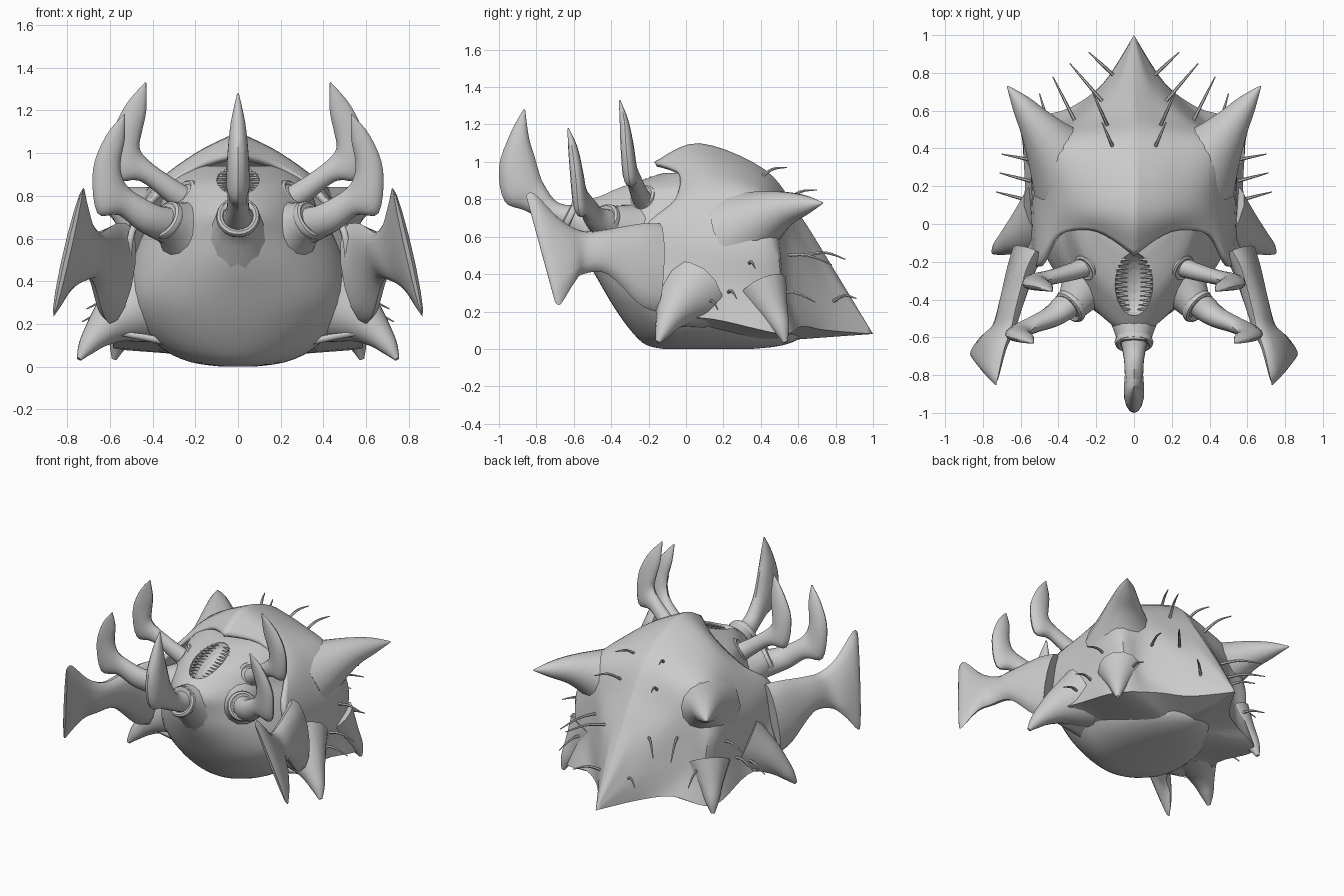
import bpy
import bmesh
from math import sin, cos, pi, radians, copysign
from mathutils import Vector

default_cube = bpy.data.objects.get("Cube")
if default_cube:
    bpy.data.objects.remove(default_cube, do_unlink=True)

GREY = (0.6, 0.6, 0.6, 1.0)
grey = bpy.data.materials.new("plain_grey")
grey.use_nodes = True
grey.diffuse_color = GREY
grey.node_tree.nodes["Principled BSDF"].inputs["Base Color"].default_value = GREY


def catmull_rom(stations, steps):
    """Smooth a list of equal-length tuples."""
    out = []
    last = len(stations) - 1
    for i in range(last):
        p0, p1 = stations[max(i - 1, 0)], stations[i]
        p2, p3 = stations[i + 1], stations[min(i + 2, last)]
        for s in range(steps):
            t = s / steps
            out.append(tuple(
                b + 0.5 * t * (c - a + t * (2 * a - 5 * b + 4 * c - d + t * (3 * (b - c) + d - a)))
                for a, b, c, d in zip(p0, p1, p2, p3)))
    out.append(tuple(stations[last]))
    return out


def bridge(bm, first, second, closed=True):
    count = len(first)
    for i in range(count if closed else count - 1):
        j = (i + 1) % count
        bm.faces.new((first[i], first[j], second[j], second[i]))


def loft(bm, rings):
    """Skin closed rings of points and cap both ends."""
    rows = [[bm.verts.new(p) for p in ring] for ring in rings]
    for first, second in zip(rows, rows[1:]):
        bridge(bm, first, second)
    bm.faces.new(rows[0])
    bm.faces.new(rows[-1])


def ellipse(center, u, v, sides):
    return [center + u * cos(2 * pi * k / sides) + v * sin(2 * pi * k / sides) for k in range(sides)]


def tangents(points):
    last = len(points) - 1
    return [(points[min(i + 1, last)] - points[max(i - 1, 0)]).normalized() for i in range(last + 1)]


def add_tube(bm, stations, steps=4, sides=14):
    """Round tube; each station is x, y, z, radius."""
    fine = catmull_rom(stations, steps)
    centers = [Vector(s[:3]) for s in fine]
    rings = []
    for center, along, station in zip(centers, tangents(centers), fine):
        u = along.cross(Vector((0, 0, 1))).normalized()
        radius = max(station[3], 0.003)
        rings.append(ellipse(center, u * radius, u.cross(along) * radius, sides))
    loft(bm, rings)


def add_blade(bm, stations):
    """Flattened tube; each station is one edge, the other edge, half thickness."""
    fine = catmull_rom(stations, 4)
    edges = [(Vector(s[:3]), Vector(s[3:6])) for s in fine]
    centers = [(a + b) / 2 for a, b in edges]
    rings = []
    for (a, b), center, along, station in zip(edges, centers, tangents(centers), fine):
        u = (b - a) / 2
        v = along.cross(u).normalized() * max(station[6], 0.003)
        rings.append(ellipse(center, u, v, 14))
    loft(bm, rings)


def finish(name, bm, mirror=False, angle=40):
    bmesh.ops.remove_doubles(bm, verts=bm.verts, dist=0.0005)
    bmesh.ops.recalc_face_normals(bm, faces=bm.faces)
    mesh = bpy.data.meshes.new(name)
    bm.to_mesh(mesh)
    bm.free()
    mesh.materials.append(grey)
    obj = bpy.data.objects.new(name, mesh)
    bpy.context.collection.objects.link(obj)
    if mirror:
        obj.modifiers.new("mirror", "MIRROR").use_axis[0] = True
    bpy.ops.object.select_all(action="DESELECT")
    obj.select_set(True)
    bpy.context.view_layer.objects.active = obj
    bpy.ops.object.shade_smooth_by_angle(angle=radians(angle))
    return obj


def make(name, builder, stations, mirror=True):
    bm = bmesh.new()
    builder(bm, stations)
    return finish(name, bm, mirror)


# Body: rings of height, front reach, half width, back reach; wedge-shaped towards the head
body_levels = [(0, .12, .08, .35), (.02, .21, .22, .52), (.08, .28, .35, .62), (.2, .37, .46, .5),
               (.35, .46, .51, .4), (.5, .54, .49, .4), (.63, .58, .44, .4), (.72, .59, .38, .4),
               (.8, .5, .35, .4), (.87, .38, .31, .35), (.94, .12, .18, .3)]
sides = 48
body_rings = []
for z, front, half, back in catmull_rom(body_levels, 3):
    power = 1 + min(max(z - .3, 0), .3)
    ring = []
    for k in range(sides):
        s, c = sin(2 * pi * k / sides), cos(2 * pi * k / sides)
        reach = front if c > 0 else back
        ring.append(Vector((half * copysign(abs(s) ** power, s), -reach * copysign(abs(c) ** power, c), z)))
    body_rings.append(ring)
bm = bmesh.new()
loft(bm, body_rings)
body = finish("body", bm)

# Mouth: almond pit cut out of the sloping head
MOUTH = Vector((0, -.32, .875))
SLOPE = radians(24)
bpy.ops.mesh.primitive_uv_sphere_add(segments=24, ring_count=12, location=MOUTH, rotation=(SLOPE, 0, 0))
cutter = bpy.context.object
cutter.name = "mouth_cutter"
cutter.scale = (.1, .18, .1)
cutter.hide_render = True
cutter.hide_set(True)
cut = body.modifiers.new("mouth", "BOOLEAN")
cut.operation = "DIFFERENCE"
cut.object = cutter

# Teeth: small cones pointing into the mouth
bm = bmesh.new()
for i in range(12):
    t = -0.85 + 1.7 * i / 11
    along = Vector((0, cos(SLOPE), sin(SLOPE))) * t * .17
    rim = .1 * (1 - t * t) ** 0.5
    root = MOUTH + along + Vector((rim + .01, 0, -.02))
    tip = MOUTH + along + Vector((rim * .35, 0, -.015))
    add_tube(bm, [(*root, .011), (*tip, .002)], steps=2, sides=6)
finish("teeth", bm, mirror=True)

# Shell: half grid, each column runs from the ridge down to the rim
shell_columns = [
    [(0, -.17, 1), (.2, -.04, .94), (.4, -.06, .8), (.51, -.22, .64), (.55, -.18, .38), (.67, -.12, .17)],
    [(0, .07, 1.1), (.2, .1, 1), (.4, .12, .84), (.52, .1, .6), (.55, .08, .35), (.58, .14, .16)],
    [(0, .42, .96), (.2, .43, .89), (.43, .42, .79), (.53, .46, .55), (.52, .48, .3), (.57, .51, .08)],
    [(0, .6, .73), (.12, .58, .68), (.27, .56, .6), (.35, .54, .42), (.36, .56, .25), (.33, .62, .12)],
    [(0, .77, .46), (.06, .77, .42), (.11, .76, .34), (.14, .76, .25), (.15, .76, .17), (.16, .75, .1)],
    [(0, 1, .08)] * 6]
fine_columns = [catmull_rom(column, 5) for column in shell_columns]
fine_rows = [catmull_rom(row, 5) for row in zip(*fine_columns)]
# Underside: from the rim in to a low keel line
rim = fine_rows[-1]
for blend in (.33, .66, 1):
    fine_rows.append([(x * (1 - blend), y * (1 - .2 * blend), z + (.03 + .06 * max(y - .4, 0) - z) * blend)
                      for x, y, z in rim])
bm = bmesh.new()
shell_verts = [[bm.verts.new((max(x, 0), y, z)) for x, y, z in row] for row in fine_rows]
for upper, lower in zip(shell_verts, shell_verts[1:]):
    bridge(bm, upper, lower, closed=False)
bmesh.ops.dissolve_degenerate(bm, edges=bm.edges, dist=0.0005)
shell = finish("shell", bm, mirror=True, angle=30)
thick = shell.modifiers.new("thickness", "SOLIDIFY")
thick.thickness = 0.03
thick.offset = -1

# Shell spikes flare out of the shell corners
make("upper_horn", add_tube,
     [(.34, .29, .63, .235), (.44, .42, .705, .15), (.52, .53, .75, .095), (.6, .64, .77, .052),
      (.67, .73, .78, .004)])
make("front_rim_spike", add_tube,
     [(.46, .02, .29, .2), (.58, -.05, .22, .12), (.66, -.095, .15, .07), (.71, -.125, .09, .042),
      (.745, -.15, .035, .012)])
make("rear_rim_spike", add_tube,
     [(.46, .41, .32, .14), (.52, .47, .2, .08), (.56, .51, .11, .045), (.58, .53, .035, .012)])

# Claws
make("center_tusk", add_blade, [
    (0, -.54, .77, 0, -.62, .62, .08), (0, -.68, .78, 0, -.74, .68, .055), (0, -.76, .88, 0, -.86, .74, .05),
    (0, -.79, .96, 0, -.97, .79, .055), (0, -.81, 1.03, 0, -1, .97, .05), (0, -.84, 1.13, 0, -.94, 1.15, .035),
    (0, -.86, 1.28, 0, -.87, 1.28, .004)], mirror=False)
make("front_claw", add_blade, [
    (.26, -.4, .74, .36, -.38, .58, .08), (.36, -.48, .75, .47, -.48, .64, .06),
    (.49, -.53, .82, .56, -.53, .71, .045), (.54, -.56, .88, .66, -.57, .72, .04),
    (.55, -.58, .96, .68, -.59, .92, .035), (.53, -.6, 1.07, .62, -.61, 1.08, .025),
    (.53, -.63, 1.18, .537, -.63, 1.18, .004)])
make("rear_claw", add_blade, [
    (.17, -.2, .82, .25, -.19, .7, .07), (.25, -.24, .85, .33, -.24, .77, .05),
    (.4, -.28, .95, .46, -.28, .87, .04), (.46, -.3, 1.02, .57, -.3, .88, .04),
    (.45, -.31, 1.1, .59, -.32, 1.07, .035), (.43, -.33, 1.2, .53, -.33, 1.22, .025),
    (.43, -.355, 1.33, .437, -.355, 1.33, .004)])
make("side_claw", add_blade, [
    (.52, -.14, .67, .6, -.16, .2, .08), (.57, -.24, .67, .63, -.25, .24, .07),
    (.62, -.42, .64, .68, -.42, .4, .06), (.65, -.55, .63, .73, -.55, .4, .05),
    (.69, -.67, .69, .8, -.6, .35, .045), (.72, -.81, .83, .86, -.67, .24, .03),
    (.73, -.855, .82, .86, -.7, .25, .01)])

# Flared mounts that swell out of the head and end in a collar at each claw root
make("center_mount", add_tube,
     [(0, -.4, .58, .18), (0, -.52, .66, .125), (0, -.6, .7, .095), (0, -.63, .71, .09)], mirror=False)
make("front_mount", add_tube,
     [(.18, -.24, .6, .21), (.27, -.35, .65, .13), (.32, -.42, .68, .092), (.34, -.44, .69, .085)])
make("rear_mount", add_tube,
     [(.18, -.12, .72, .16), (.22, -.19, .77, .1), (.245, -.225, .8, .072), (.255, -.235, .81, .068)])
collars = [("center_collar", (0, -.625, .7), (0, -.8, .4), .085, False),
           ("front_collar", (.335, -.435, .685), (.6, -.5, .4), .08, True),
           ("rear_collar", (.25, -.23, .805), (.6, -.4, .5), .062, True)]
for name, spot, facing, radius, mirrored in collars:
    bm = bmesh.new()
    center, normal = Vector(spot), Vector(facing).normalized()
    u = normal.orthogonal().normalized()
    v = normal.cross(u)
    rows = []
    for k in range(24):
        out = u * cos(pi * k / 12) + v * sin(pi * k / 12)
        rows.append([bm.verts.new(p) for p in ellipse(center + out * radius, out * .018, normal * .022, 8)])
    for k in range(24):
        bridge(bm, rows[k - 1], rows[k])
    finish(name, bm, mirrored)

# Bristles: thin bent hairs from root to tip
bristles = [((.16, .64, .5), (.34, .85, .48)), ((.3, .52, .5), (.43, .78, .45)), ((.44, .48, .3), (.5, .69, .25)),
            ((.5, .33, .45), (.7, .37, .43)), ((.52, .22, .3), (.71, .27, .27)), ((.54, .12, .25), (.73, .17, .21)),
            ((.1, .38, .9), (.17, .54, .97)), ((.1, .78, .25), (.24, .91, .27)), ((.14, .52, .78), (.22, .7, .85))]
bm = bmesh.new()
for root, tip in bristles:
    middle = (Vector(root) + Vector(tip)) / 2 + Vector((0, 0, .025))
    add_tube(bm, [(*root, .01), (*middle, .008), (*tip, .003)], sides=6)
finish("bristles", bm, mirror=True)
